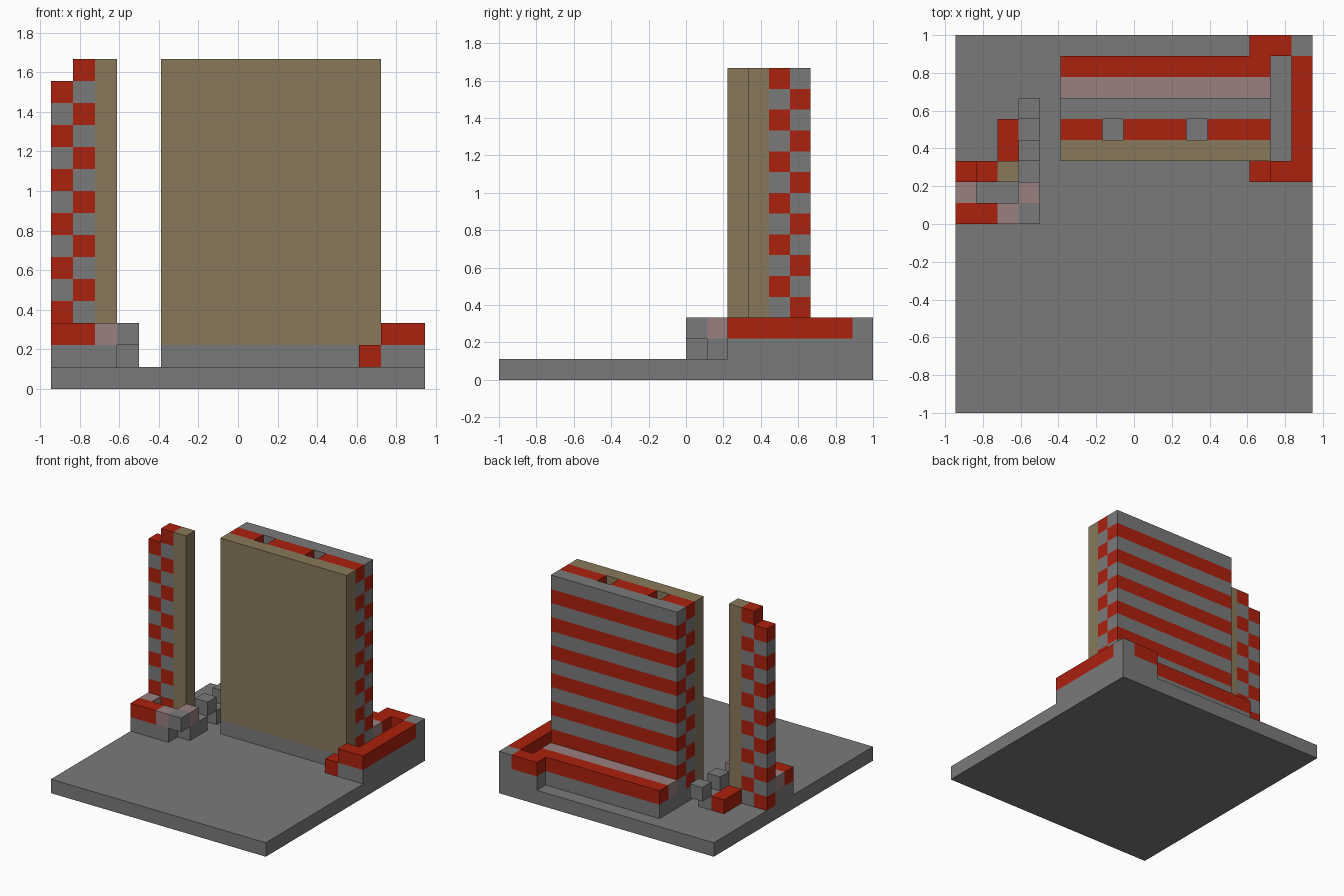
import bpy
import bmesh

cube = bpy.data.objects.get("Cube")
if cube:
    bpy.data.objects.remove(cube, do_unlink=True)

U = 1 / 9                  # edge of one block
NX, NY, TOP = 17, 18, 15   # overall size in blocks
GREY, RED, TAN, PINK = range(4)


def material(name, rgb):
    mat = bpy.data.materials.new(name)
    mat.use_nodes = True
    mat.diffuse_color = (*rgb, 1)
    mat.node_tree.nodes["Principled BSDF"].inputs["Base Color"].default_value = (*rgb, 1)
    return mat


MATS = [material("stone_grey", (0.195, 0.195, 0.195)),
        material("brick_red", (0.41, 0.015, 0.004)),
        material("plaster_tan", (0.25, 0.19, 0.105)),
        material("dusty_pink", (0.32, 0.215, 0.215))]


def build(name, boxes):
    """Make one object from boxes: (colour, x range, y range, z range) in blocks."""
    bm = bmesh.new()
    for colour, xs, ys, zs in boxes:
        verts = bmesh.ops.create_cube(bm, size=1)["verts"]
        for v in verts:
            v.co = ((xs[v.co.x > 0] - NX / 2) * U,
                    (ys[v.co.y > 0] - NY / 2) * U,
                    zs[v.co.z > 0] * U)
        for face in {f for v in verts for f in v.link_faces}:
            face.material_index = colour
    mesh = bpy.data.meshes.new(name)
    bm.to_mesh(mesh)
    bm.free()
    for mat in MATS:
        mesh.materials.append(mat)
    obj = bpy.data.objects.new(name, mesh)
    bpy.context.collection.objects.link(obj)


def block(colour, x, y, z):
    return colour, (x, x + 1), (y, y + 1), (z, z + 1)


def courses(xs, ys, z0, z1, red_parity):
    """Stack of one-block courses alternating red and grey."""
    return [(RED if z % 2 == red_parity else GREY, xs, ys, (z, z + 1))
            for z in range(z0, z1)]


# Ground slab
build("ground_slab", [(GREY, (0, NX), (0, NY), (0, 1))])

# Large wall: footing, plaster face, brick core with two top notches, brick back
W = (5, 15)
build("wall_footing", [(GREY, W, (12, 17), (1, 2))])
build("wall_plaster_face", [(TAN, W, (12, 13), (2, TOP))])
build("wall_brick_core", courses(W, (13, 14), 2, TOP - 1, 0)
      + [(RED, xs, (13, 14), (TOP - 1, TOP)) for xs in ((5, 7), (8, 11), (12, 15))])
build("wall_brick_back", courses(W, (14, 15), 2, TOP, 1))

# Ledge and parapet behind the wall
build("back_ledge", [(PINK, W, (15, 16), (2, 3))])
build("back_parapet", [(RED, W, (16, 17), (2, 3))])

# Walled channel at the end of the wall
build("side_channel_base", [(GREY, (15, 17), (11, 18), (1, 2)),
                            block(GREY, 14, 17, 1)])
build("side_channel_parapet", [
    (RED, (16, 17), (11, 17), (2, 3)),
    (RED, (14, 16), (17, 18), (2, 3)),
    block(RED, 15, 11, 2),
    block(RED, 14, 11, 1),
    block(GREY, 16, 17, 2)])

# Slim stepped tower
build("tower_bricks", courses((0, 1), (11, 12), 1, TOP - 1, 1)
      + courses((1, 2), (11, 12), 1, TOP, 0))
build("tower_plaster_pier", [(TAN, (2, 3), (11, 12), (1, TOP))])
build("tower_rear_bricks", [(RED, (2, 3), (12, 14), (1, 2))])

# Broken plinth around the tower foot
build("tower_plinth", [(GREY, (0, 3), (9, 11), (1, 2)),
                       (GREY, (3, 4), (10, 12), (1, 2))])
build("tower_plinth_rim", [
    (RED, (0, 2), (9, 10), (2, 3)),
    block(PINK, 2, 9, 2), block(GREY, 3, 9, 2),
    block(PINK, 0, 10, 2), block(PINK, 3, 10, 2)])

# Staggered rubble blocks beside the tower
build("rubble_blocks", [block(GREY, 3, y, z) for y, z in ((12, 2), (13, 1), (14, 2))])
